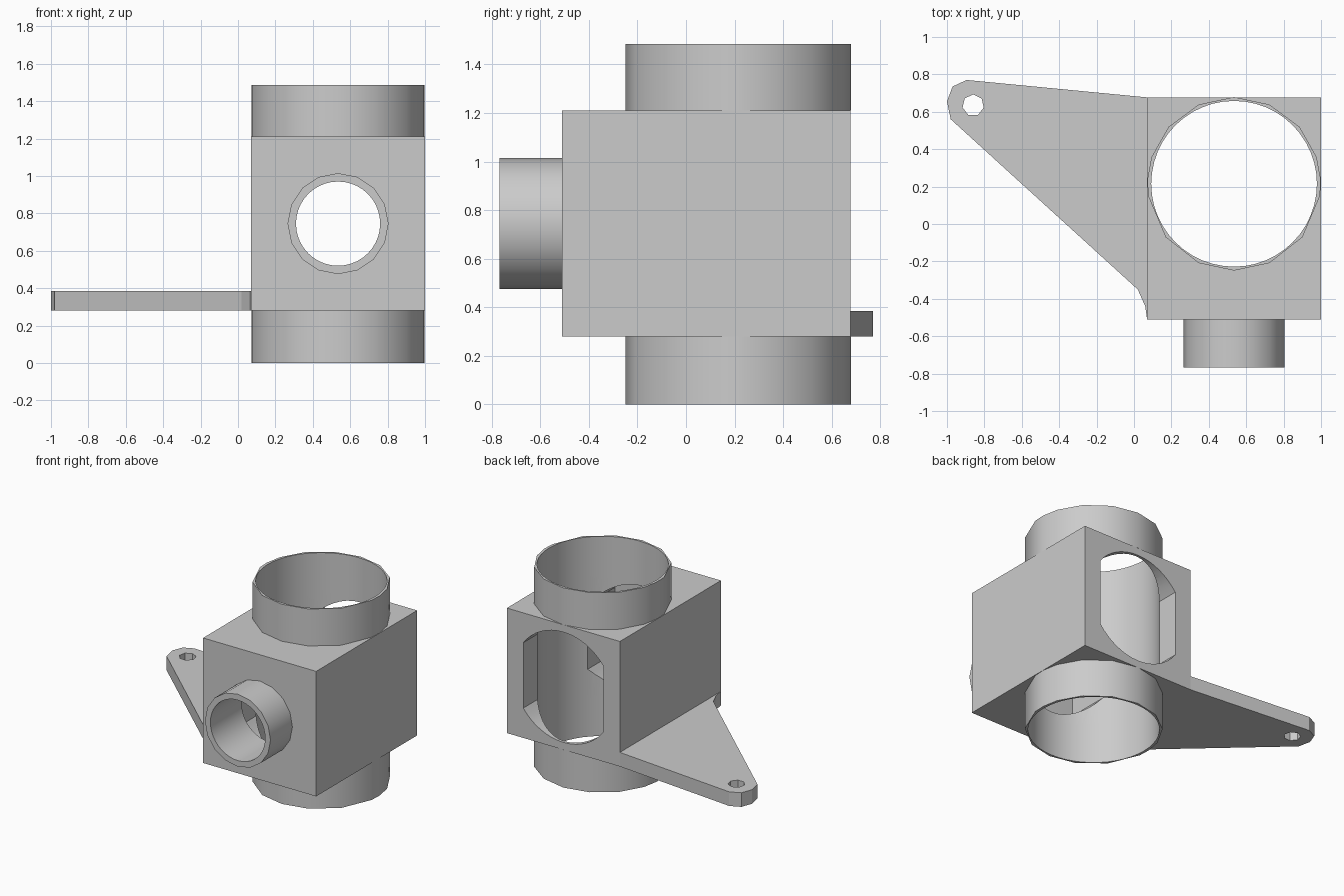
import bpy
import bmesh
from math import sin, cos, acos, pi, radians

cube = bpy.data.objects.get("Cube")
if cube:
    bpy.data.objects.remove(cube, do_unlink=True)

grey = bpy.data.materials.new("plain grey")
grey.use_nodes = True
grey.diffuse_color = (0.6, 0.6, 0.6, 1)
for node in grey.node_tree.nodes:
    if node.type == "BSDF_PRINCIPLED":
        node.inputs["Base Color"].default_value = grey.diffuse_color

CX, CY, CZ = 0.535, 0.215, 0.745        # where the two bores cross
BOTTOM, TOP = 0.28, 1.21                # housing heights
FRONT, BACK = -0.51, 0.677


def prism(name, outline, low, high, axis="z"):
    """Extrude a 2D outline along z (outline in x, y) or y (outline in x, z)."""
    bm = bmesh.new()

    def place(u, v, d):
        return (u, v, d) if axis == "z" else (u, d, v)

    a = [bm.verts.new(place(u, v, low)) for u, v in outline]
    b = [bm.verts.new(place(u, v, high)) for u, v in outline]
    bm.faces.new(a)
    bm.faces.new(b)
    for i in range(len(a)):
        j = (i + 1) % len(a)
        bm.faces.new((a[i], a[j], b[j], b[i]))
    bmesh.ops.recalc_face_normals(bm, faces=bm.faces)
    mesh = bpy.data.meshes.new(name)
    bm.to_mesh(mesh)
    bm.free()
    mesh.materials.append(grey)
    obj = bpy.data.objects.new(name, mesh)
    bpy.context.collection.objects.link(obj)
    return obj


def circle(u, v, radius, sides):
    """Regular polygon with its first corner pointing along +v."""
    return [(u + radius * sin(2 * pi * i / sides), v + radius * cos(2 * pi * i / sides))
            for i in range(sides)]


def cut(obj, cutters):
    for cutter in cutters:
        mod = obj.modifiers.new("cut", "BOOLEAN")
        mod.operation = "DIFFERENCE"
        mod.solver = "EXACT"
        mod.object = cutter
    bpy.context.view_layer.update()
    evaluated = obj.evaluated_get(bpy.context.evaluated_depsgraph_get())
    mesh = bpy.data.meshes.new_from_object(evaluated)
    obj.modifiers.clear()
    obj.data = mesh


# Cutters: main bore, spout bore, flat-sided rear chamber, bolt hole
main_bore = prism("main_bore_cutter", circle(CX, CY, 0.443, 48), -0.2, 1.7)
spout_bore = prism("spout_bore_cutter", circle(CX, CZ, 0.225, 40), -0.9, -0.3, "y")
R, HALF = 0.41, 0.33
start = acos(HALF / R)
arc = [start + (pi - 2 * start) * i / 16 for i in range(17)]
slot = [(CX + R * cos(t), CZ + R * sin(t)) for t in arc]
slot += [(CX - R * cos(t), CZ - R * sin(t)) for t in arc]
chamber = prism("chamber_cutter", slot, -0.4, 0.8, "y")
bolt_hole = prism("bolt_hole_cutter", circle(-0.86, 0.635, 0.058, 7), 0.1, 0.6)

# Square housing
box = [(0.07, FRONT), (1, FRONT), (1, BACK), (0.07, BACK)]
housing = prism("housing", box, BOTTOM, TOP)
cut(housing, [main_bore, chamber, spout_bore])

# Upper and lower collars, with slightly uneven facets
half = [0, 24, 49, 72, 87, 98, 128, 156, 180]
angles = [radians(a) for a in half + [-a for a in half[-2:0:-1]]]
ring = [(CX + 0.464 * sin(a), CY + 0.464 * cos(a)) for a in angles]
upper_collar = prism("upper_collar", ring, TOP, 1.485)
lower_collar = prism("lower_collar", ring, 0, BOTTOM)
for collar in (upper_collar, lower_collar):
    cut(collar, [main_bore])

# Front spout
spout = prism("front_spout", circle(CX, CZ, 0.27, 16), -0.767, FRONT, "y")
cut(spout, [spout_bore])

# Side mounting bracket with bolt hole
plate = [(0.07, BACK), (-0.895, 0.77), (-0.97, 0.735), (-1, 0.655),
         (-0.98, 0.56), (0.02, -0.35), (0.06, -0.44), (0.07, FRONT)]
bracket = prism("mounting_bracket", plate, BOTTOM, 0.385)
cut(bracket, [bolt_hole])

for cutter in (main_bore, spout_bore, chamber, bolt_hole):
    bpy.data.objects.remove(cutter, do_unlink=True)

# Smooth the round walls and keep the hard edges
bpy.ops.object.select_all(action="DESELECT")
for obj in (housing, upper_collar, lower_collar, spout):
    obj.select_set(True)
bpy.context.view_layer.objects.active = housing
bpy.ops.object.shade_smooth_by_angle(angle=radians(33))
